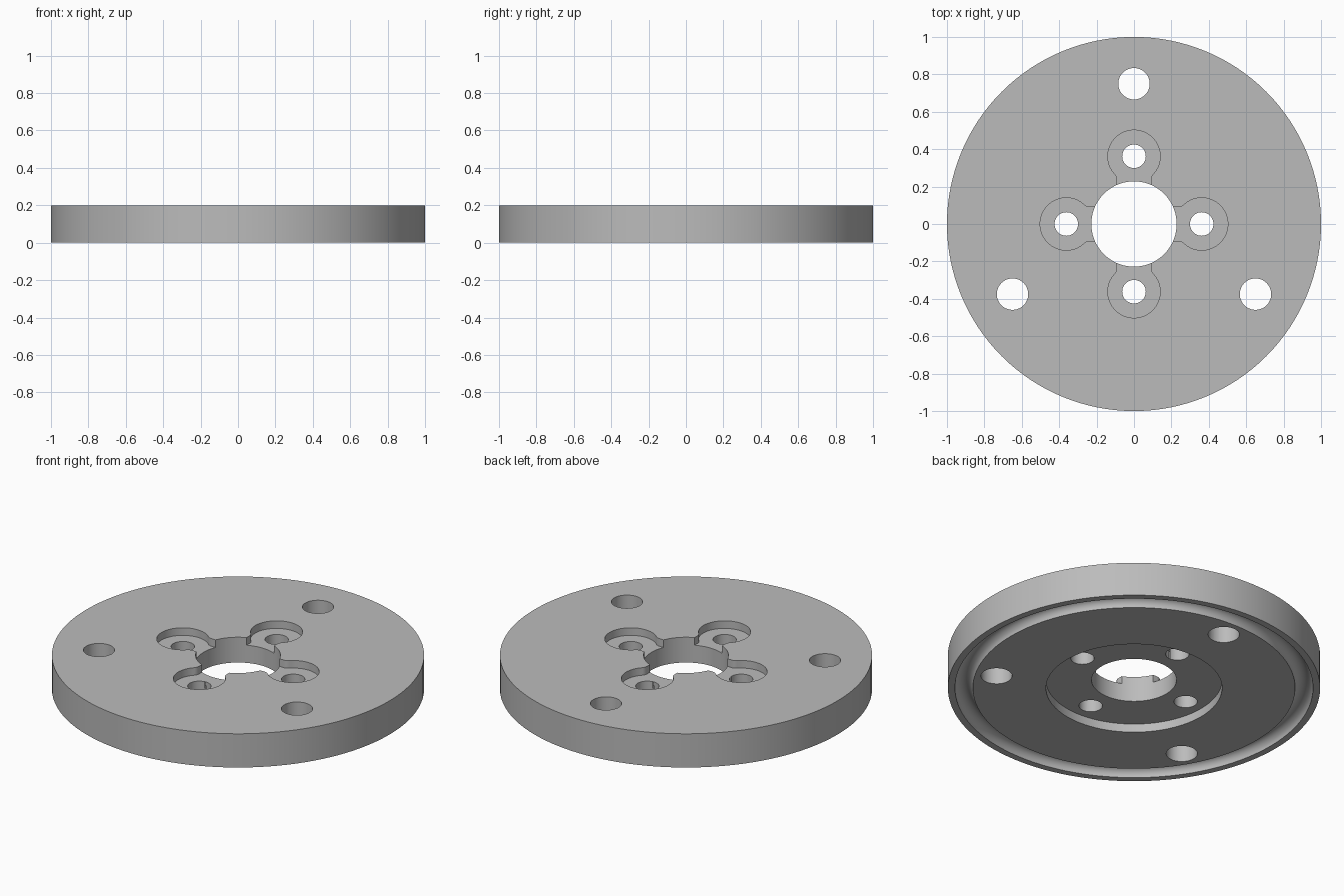
import bpy, bmesh
from math import sin, cos, pi, radians, asin, sqrt

if "Cube" in bpy.data.objects:
    bpy.data.objects.remove(bpy.data.objects["Cube"], do_unlink=True)

HEIGHT, BORE, RECESS = 0.2, 0.228, 0.05
BOLT_RING, POCKET_R, POCKET_DEPTH = 0.362, 0.14, 0.045

metal = bpy.data.materials.new("plain grey metal")
metal.use_nodes = True
grey = (0.5, 0.5, 0.5, 1)
metal.diffuse_color = grey
metal.node_tree.nodes["Principled BSDF"].inputs["Base Color"].default_value = grey


def arc(cx, cy, r, start, end, steps):
    return [(cx + r * cos(start + (end - start) * i / steps),
             cy + r * sin(start + (end - start) * i / steps)) for i in range(steps + 1)]


def to_object(name, bm):
    bmesh.ops.recalc_face_normals(bm, faces=bm.faces)
    mesh = bpy.data.meshes.new(name)
    bm.to_mesh(mesh)
    bm.free()
    mesh.materials.append(metal)
    obj = bpy.data.objects.new(name, mesh)
    bpy.context.collection.objects.link(obj)
    return obj


def lathe(name, profile, segments):
    bm = bmesh.new()
    rings = [[bm.verts.new((r * cos(2 * pi * s / segments), r * sin(2 * pi * s / segments), z))
              for r, z in profile] for s in range(segments)]
    n = len(profile)
    for s in range(segments):
        a, b = rings[s], rings[(s + 1) % segments]
        for i in range(n):
            j = (i + 1) % n
            bm.faces.new((a[i], b[i], b[j], a[j]))
    return to_object(name, bm)


def prism(name, outline, z0, z1, turn=0):
    bm = bmesh.new()
    c, s = cos(turn), sin(turn)
    low, high = [[bm.verts.new((x * c - y * s, x * s + y * c, z)) for x, y in outline]
                 for z in (z0, z1)]
    bm.faces.new(low)
    bm.faces.new(high)
    for i in range(len(outline)):
        j = (i + 1) % len(outline)
        bm.faces.new((low[i], low[j], high[j], high[i]))
    obj = to_object(name, bm)
    obj.hide_render = True
    return obj


# Turned disc: bore, shallow underside recess and round seal groove
profile = [(BORE, RECESS), (0.473, RECESS), (0.473, 0)]
profile += arc(0.914, 0, 0.048, pi, 0, 16)
profile += [(1, 0), (1, HEIGHT), (BORE, HEIGHT)]
disc = lathe("flange_disc", profile, 128)

# Keyhole pocket outline: round end, filleted into a straight neck to the bore
neck, fillet = 0.09, 0.04
tilt = asin((neck + fillet) / (POCKET_R + fillet))
fillet_x = BOLT_RING - (POCKET_R + fillet) * cos(tilt)
upper = arc(BOLT_RING, 0, POCKET_R, 0, pi - tilt, 28)
upper += arc(fillet_x, neck + fillet, fillet, -tilt, -pi / 2, 8)[1:]
upper.append((0.16, neck))
pocket = upper + [(x, -y) for x, y in reversed(upper[1:])]

# Cutters for the pockets, the bolt holes in them and the outer holes
cutters = []
for k in range(4):
    turn = k * pi / 2
    cutters.append(prism("pocket_cutter", pocket, HEIGHT - POCKET_DEPTH, 0.3, turn))
    cutters.append(prism("bolt_hole_cutter", arc(BOLT_RING, 0, 0.063, 0, 2 * pi, 40)[:-1],
                         -0.1, 0.28, turn))
for angle in (90, 210, 330):
    cutters.append(prism("outer_hole_cutter", arc(0.75, 0, 0.084, 0, 2 * pi, 48)[:-1],
                         -0.1, 0.3, radians(angle)))

for cutter in cutters:
    cut = disc.modifiers.new("cut", "BOOLEAN")
    cut.operation, cut.solver, cut.object = "DIFFERENCE", "EXACT", cutter

# Bake the cuts, then remove the cutters
graph = bpy.context.evaluated_depsgraph_get()
baked = bpy.data.meshes.new_from_object(disc.evaluated_get(graph))
disc.modifiers.clear()
disc.data = baked
for cutter in cutters:
    bpy.data.objects.remove(cutter, do_unlink=True)

# Smooth round walls with crisp edges
bpy.ops.object.select_all(action="DESELECT")
disc.select_set(True)
bpy.context.view_layer.objects.active = disc
bpy.ops.object.shade_smooth_by_angle(angle=radians(30))
